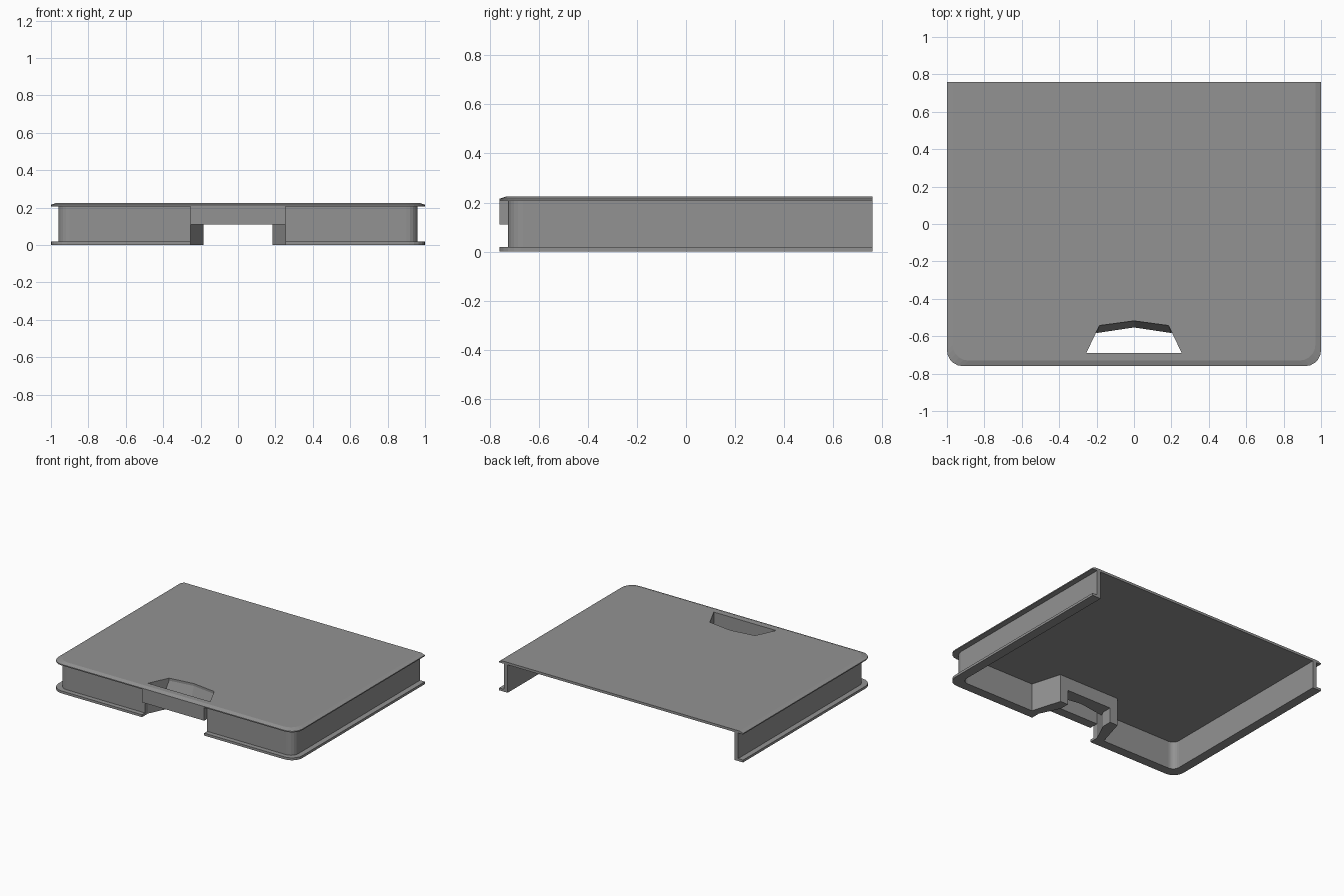
import bpy, bmesh
from math import sin, cos, pi

if "Cube" in bpy.data.objects:
    bpy.data.objects.remove(bpy.data.objects["Cube"])

GREY = bpy.data.materials.new("dark_grey")
GREY.diffuse_color = (0.29, 0.29, 0.29, 1)
GREY.use_nodes = True
GREY.node_tree.nodes["Principled BSDF"].inputs["Base Color"].default_value = GREY.diffuse_color


def corner(x, y, r, steps=5):
    """Rounded front corner whose sharp point would be (x, y)."""
    return [(x - r + r * cos(i * pi / 2 / steps), y + r - r * sin(i * pi / 2 / steps))
            for i in range(steps + 1)]


def half_part(name, *layers):
    """Stack (outline, z) layers into a solid for x >= 0 and mirror it."""
    bm = bmesh.new()
    rings = [[bm.verts.new((x, y, z)) for x, y in pts] for pts, z in layers]
    for low, high in zip(rings, rings[1:]):
        n = len(low)
        for i in range(n):
            j = (i + 1) % n
            bm.faces.new((low[i], low[j], high[j], high[i]))
    bm.faces.new(rings[0])
    bm.faces.new(rings[-1])
    bmesh.ops.recalc_face_normals(bm, faces=bm.faces)
    # open the faces on the mirror plane
    seam = [f for f in bm.faces if all(abs(v.co.x) < 1e-6 for v in f.verts)]
    bmesh.ops.delete(bm, geom=seam, context='FACES')
    mesh = bpy.data.meshes.new(name)
    bm.to_mesh(mesh)
    bm.free()
    mesh.materials.append(GREY)
    ob = bpy.data.objects.new(name, mesh)
    bpy.context.collection.objects.link(ob)
    mod = ob.modifiers.new("Mirror", 'MIRROR')
    mod.use_clip = True
    return ob


BACK, CEIL, TOP, MID = 0.76, 0.207, 0.225, 0.11
NOTCH, FRONT_IN = 0.255, -0.69


# Top plate with the finger slot and a soft bevel along sides and front
def plate(x, y):
    return ([(0, BACK), (x, BACK)] + corner(x, y, 0.085)
            + [(0, y), (0, FRONT_IN), (NOTCH, FRONT_IN), (0.185, -0.543), (0, -0.518)])


half_part("top_plate", (plate(1, -0.76), CEIL), (plate(1, -0.76), 0.215),
          (plate(0.97, -0.73), TOP))


# Side and front strips: recessed wall and bottom flange
def strip(x, y, r):
    inner = corner(0.93, FRONT_IN, 0.05)
    return ([(x, BACK)] + corner(x, y, r)
            + [(NOTCH, y), (NOTCH, FRONT_IN)] + inner[::-1] + [(0.93, BACK)])


FOOT = 0.018
wall = strip(0.96, -0.725, 0.06)
flange = strip(1, -0.76, 0.085)
half_part("outer_wall", (wall, FOOT), (wall, CEIL))
half_part("bottom_flange", (flange, 0), (flange, FOOT))

# Slanted walls either side of the front notch
side = [(NOTCH, FRONT_IN), (0.315, FRONT_IN), (0.25, -0.47), (0.185, -0.47), (0.185, -0.543)]
half_part("notch_side_wall", (side, 0), (side, CEIL))

# Sloping back of the finger slot
half_part("slot_back_wall",
          ([(0, -0.553), (0.2, -0.583), (0.25, -0.47), (0, -0.47)], MID),
          ([(0, -0.518), (0.185, -0.543), (0.25, -0.47), (0, -0.47)], CEIL))

# Front panel over the notch
panel = [(0, -0.76), (NOTCH, -0.76), (NOTCH, FRONT_IN), (0, FRONT_IN)]
half_part("front_panel", (panel, MID), (panel, CEIL))
